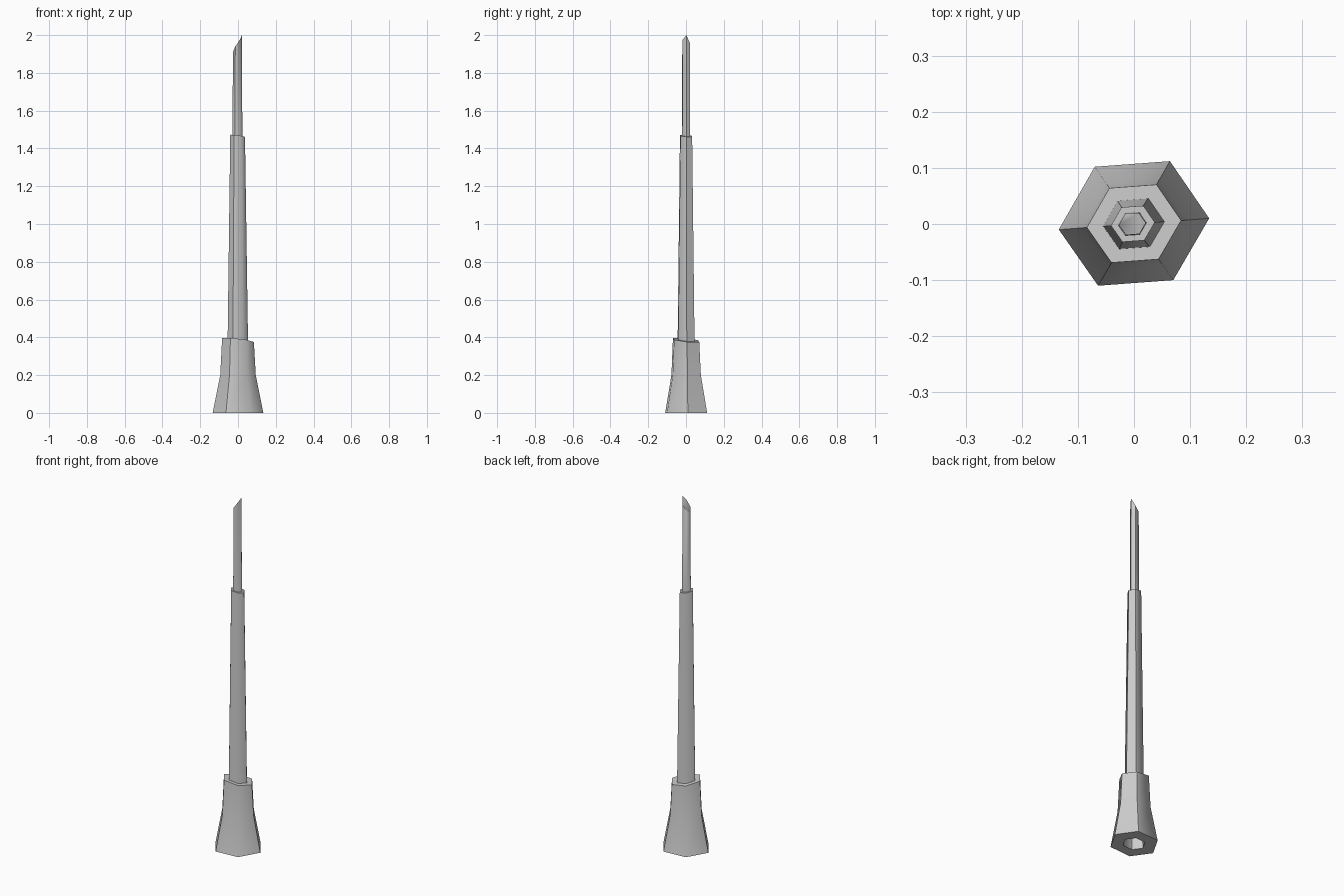
import bpy, bmesh, math

if "Cube" in bpy.data.objects:
    bpy.data.objects.remove(bpy.data.objects["Cube"])

# Slightly irregular hexagon shared by every section (base footprint)
HEX = [(0.134, 0.010), (0.064, 0.112), (-0.070, 0.102),
       (-0.134, -0.010), (-0.064, -0.110), (0.070, -0.100)]


def ring(radius, z, tilt=(0, 0), cx=0.0, cy=0.0):
    s = radius / 0.134
    return [(x * s + cx, y * s + cy,
             z + tilt[0] * x * s + tilt[1] * y * s) for x, y in HEX]


def loft(name, rings, closed=False, cap_top=False):
    bm = bmesh.new()
    loops = [[bm.verts.new(p) for p in r] for r in rings]
    pairs = list(zip(loops, loops[1:]))
    if closed:
        pairs.append((loops[-1], loops[0]))
    for a, b in pairs:
        for i in range(6):
            j = (i + 1) % 6
            bm.faces.new((a[i], a[j], b[j], b[i]))
    if cap_top:
        bm.faces.new(loops[-1])
    if closed:
        bmesh.ops.recalc_face_normals(bm, faces=bm.faces[:])
    me = bpy.data.meshes.new(name)
    bm.to_mesh(me)
    bm.free()
    ob = bpy.data.objects.new(name, me)
    bpy.context.collection.objects.link(ob)
    bpy.context.view_layer.objects.active = ob
    ob.select_set(True)
    bpy.ops.object.shade_smooth_by_angle(angle=math.radians(58))
    ob.select_set(False)
    return ob


# Flared hollow base with a slanted rim
loft("base_sleeve", [
    ring(0.134, 0.0), ring(0.094, 0.20),
    ring(0.084, 0.386, (-0.12, -0.10)),
    ring(0.054, 0.386, (-0.12, -0.10)),
    ring(0.062, 0.0)], closed=True)

# Long tapering middle section, open below, stepped in at its rim
loft("middle_shaft", [
    ring(0.062, 0.0), ring(0.054, 0.38, cx=-0.001),
    ring(0.039, 1.467, (-0.14, -0.08), cx=-0.002),
    ring(0.025, 1.467, (-0.14, -0.08), cx=-0.003)])

# Thin upper section with an obliquely cut point
tip = ring(0.024, 0.0, cx=-0.003)
heights = [2.0, 1.96, 1.93, 1.91, 1.94, 1.975]
tip = [(x, y, h) for (x, y, _), h in zip(tip, heights)]
loft("pointed_tip", [ring(0.026, 1.46, (-0.14, -0.08), cx=-0.003), tip], cap_top=True)
